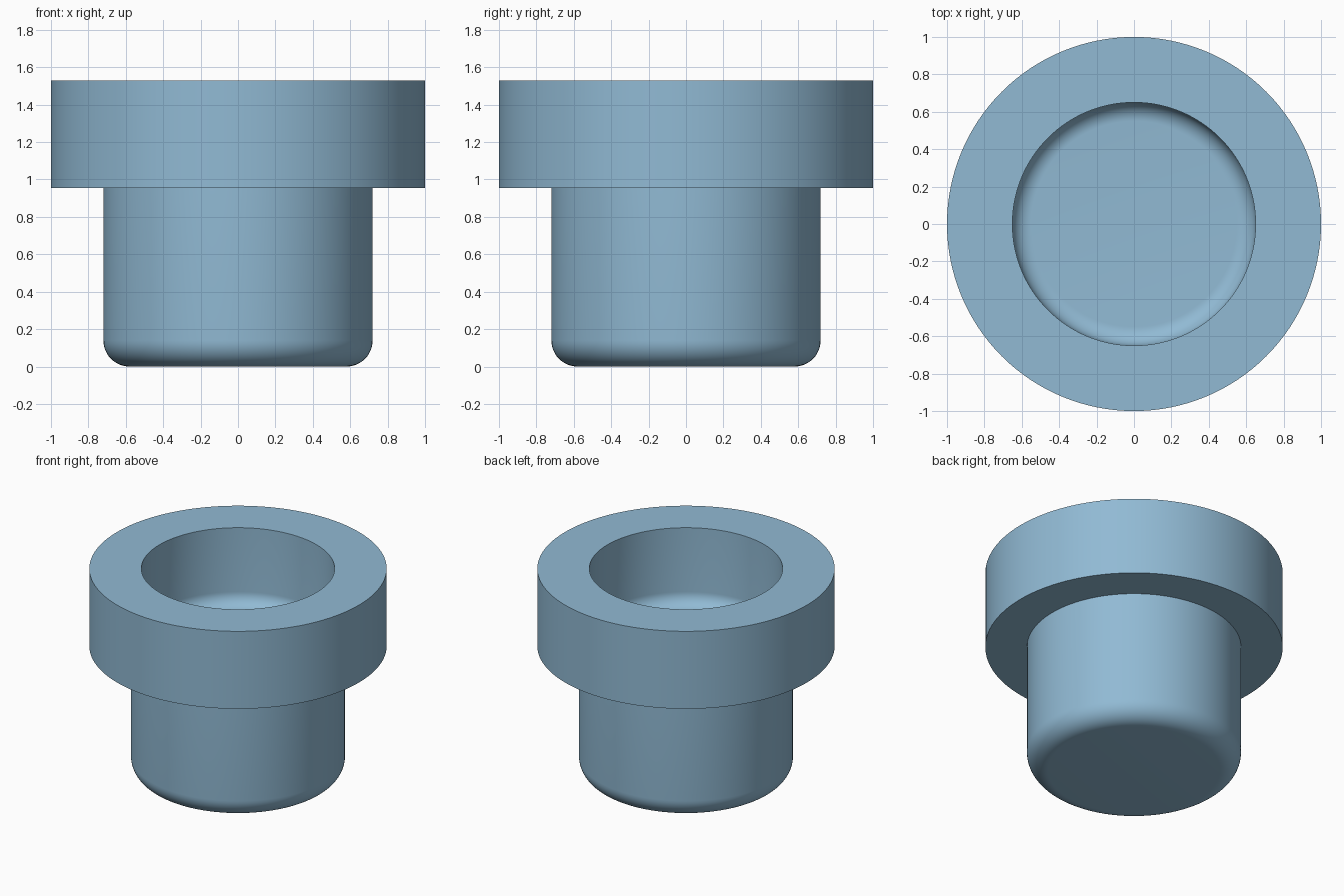
import bpy, bmesh, math
from mathutils import Vector

if "Cube" in bpy.data.objects:
    bpy.data.objects.remove(bpy.data.objects["Cube"])

SEGMENTS = 128


def arc(cx, cz, r, start, end, steps=12):
    """Points of a fillet in the radius/height plane, angles in degrees."""
    angles = [math.radians(start + (end - start) * i / steps) for i in range(steps + 1)]
    return [(cx + r * math.cos(a), cz + r * math.sin(a)) for a in angles]


def revolve(name, profile, material):
    """Turn a radius/height profile around the z axis into a closed solid."""
    bm = bmesh.new()
    verts = [bm.verts.new((r, 0, z)) for r, z in profile]
    edges = [bm.edges.new(pair) for pair in zip(verts, verts[1:])]
    bmesh.ops.spin(bm, geom=verts + edges, cent=(0, 0, 0), axis=(0, 0, 1),
                   angle=math.tau, steps=SEGMENTS, use_merge=False)
    bmesh.ops.remove_doubles(bm, verts=bm.verts[:], dist=1e-4)
    bmesh.ops.recalc_face_normals(bm, faces=bm.faces[:])
    mesh = bpy.data.meshes.new(name)
    bm.to_mesh(mesh)
    bm.free()
    mesh.materials.append(material)
    obj = bpy.data.objects.new(name, mesh)
    bpy.context.collection.objects.link(obj)
    bpy.ops.object.select_all(action='DESELECT')
    obj.select_set(True)
    bpy.context.view_layer.objects.active = obj
    bpy.ops.object.shade_smooth_by_angle(angle=math.radians(30))
    return obj


blue = bpy.data.materials.new("soft_blue")
blue.diffuse_color = (0.283, 0.491, 0.658, 1)
blue.use_nodes = True
blue.node_tree.nodes["Principled BSDF"].inputs["Base Color"].default_value = blue.diffuse_color

# Stem with rounded foot, wide collar, and round recess with a filleted floor
profile = [(0, 0)]
profile += arc(0.58, 0.14, 0.14, -90, 0)
profile += [(0.72, 0.955), (1.0, 0.955), (1.0, 1.53), (0.65, 1.53)]
profile += arc(0.55, 1.055, 0.10, 0, -90)
profile += [(0, 0.955)]
revolve("flanged_plug", profile, blue)
